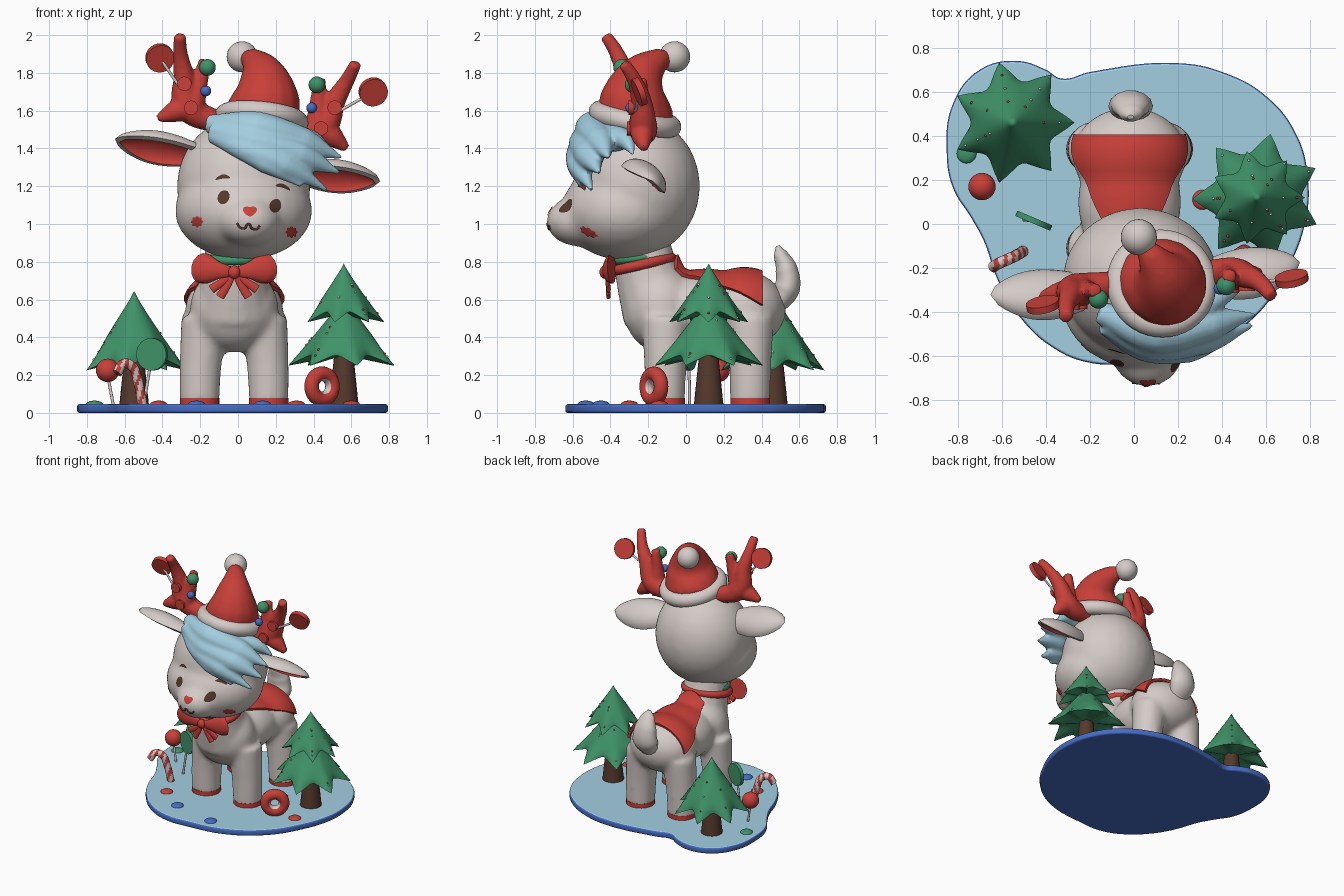
import bpy, bmesh, math, random
from math import sin, cos, pi, radians, sqrt
from mathutils import Vector, Matrix
from mathutils.bvhtree import BVHTree

if "Cube" in bpy.data.objects:
    bpy.data.objects.remove(bpy.data.objects["Cube"])
random.seed(4)

def material(name, *rgb):
    m = bpy.data.materials.new(name)
    m.use_nodes = True
    m.diffuse_color = (*rgb, 1)
    m.node_tree.nodes["Principled BSDF"].inputs["Base Color"].default_value = (*rgb, 1)
    return m

CREAM = material("warm cream", .66, .60, .57)
RED = material("holiday red", .58, .05, .04)
ICE = material("pale ice blue", .37, .62, .75)
GREEN = material("fir green", .05, .29, .14)
BROWN = material("bark brown", .09, .04, .025)
BLUE = material("royal blue", .06, .15, .55)
MID = -.02  # body centre line

def activate(o):
    bpy.ops.object.select_all(action='DESELECT')
    o.select_set(True)
    bpy.context.view_layer.objects.active = o

def finish(o, name, *mats, sharp=45):
    """Bake modifiers and transforms, name, colour and smooth the part."""
    activate(o)
    bpy.ops.object.convert(target='MESH')
    bpy.ops.object.transform_apply(location=True, rotation=True, scale=True)
    o.name = o.data.name = name
    o.data.materials.clear()
    for m in mats:
        o.data.materials.append(m)
    bpy.ops.object.shade_smooth_by_angle(angle=radians(sharp))
    return o

def ball(name, at, r, mat):
    bpy.ops.mesh.primitive_uv_sphere_add(segments=28, ring_count=16, location=at)
    o = bpy.context.object
    o.scale = r if isinstance(r, tuple) else (r, r, r)
    return finish(o, name, mat)

def disc(name, at, r, depth, mat, rot=(0, 0, 0), top=None):
    bpy.ops.mesh.primitive_cone_add(vertices=28, radius1=r, radius2=r if top is None else top,
                                    depth=depth, location=at, rotation=rot)
    return finish(bpy.context.object, name, mat)

def torus(name, at, major, minor, rot, *mats):
    bpy.ops.mesh.primitive_torus_add(major_radius=major, minor_radius=minor, major_segments=44,
                                     minor_segments=16, location=at, rotation=rot)
    return finish(bpy.context.object, name, *mats)

def curve(points, flat=False):
    c = bpy.data.curves.new("path", 'CURVE')
    c.dimensions = '2D' if flat else '3D'
    s = c.splines.new('BEZIER')
    s.bezier_points.add(len(points) - 1)
    s.resolution_u = 8
    for p, v in zip(s.bezier_points, points):
        p.co = (v[0], v[1], 0 if flat else v[2])
        p.radius = 1 if flat else v[3]
    for p in s.bezier_points:
        p.handle_left_type = p.handle_right_type = 'AUTO'
    o = bpy.data.objects.new("path", c)
    bpy.context.collection.objects.link(o)
    return o

def tube(name, points, mat, at=(0, 0, 0), scale=(1, 1, 1)):
    """Tapered tube through (x, y, z, radius) points."""
    o = curve(points)
    o.data.bevel_depth = 1
    o.data.bevel_resolution = 5
    o.data.use_fill_caps = True
    o.location, o.scale = at, scale
    return finish(o, name, mat)

def blend(name, parts, mat, voxel=.018, rounds=8):
    """Fuse overlapping parts into one soft skin."""
    activate(parts[0])
    for p in parts:
        p.select_set(True)
    bpy.ops.object.join()
    o = parts[0]
    m = o.modifiers.new("fuse", 'REMESH')
    m.mode, m.voxel_size = 'VOXEL', voxel
    m = o.modifiers.new("soften", 'SMOOTH')
    m.factor, m.iterations = .5, rounds
    return finish(o, name, mat)

def sheet(rows, ring=False):
    """Quad surface through rows of points."""
    bm = bmesh.new()
    vs = [[bm.verts.new(p) for p in row] for row in rows]
    for a, b in zip(vs, vs[1:]):
        n = len(a)
        for j in range(n if ring else n - 1):
            k = (j + 1) % n
            bm.faces.new((a[j], a[k], b[k], b[j]))
    bmesh.ops.remove_doubles(bm, verts=bm.verts, dist=1e-5)
    me = bpy.data.meshes.new("sheet")
    bm.to_mesh(me)
    o = bpy.data.objects.new("sheet", me)
    bpy.context.collection.objects.link(o)
    return o

def surface(o):
    return BVHTree.FromPolygons([v.co.copy() for v in o.data.vertices],
                                [tuple(p.vertices) for p in o.data.polygons])

# Ice base with a rounded blue rim
SHORE = [(-.85, .32), (-.82, .55), (-.7, .7), (-.53, .74), (-.4, .7), (-.33, .66), (-.2, .69), (.2, .73),
         (.4, .69), (.6, .58), (.74, .4), (.79, .2), (.78, .02), (.7, -.2), (.55, -.42), (.3, -.58),
         (0, -.63), (-.2, -.63), (-.37, -.56), (-.52, -.42), (-.62, -.25), (-.68, -.08), (-.74, .03), (-.82, .16)]
base = curve(SHORE, flat=True)
base.data.splines[0].use_cyclic_u = True
base.data.extrude, base.data.bevel_depth, base.data.bevel_resolution = .011, .012, 2
base.data.offset, base.data.fill_mode, base.location.z = -.012, 'BOTH', .023
finish(base, "ice_base", BLUE, ICE)
for f in base.data.polygons:
    f.material_index = int(f.normal.z > .9)
for i, (x, y, m) in enumerate([(-.42, -.3, RED), (-.22, -.45, BLUE), (.13, -.53, BLUE), (.31, .11, RED),
                               (-.76, .32, GREEN), (.6, -.14, RED)]):
    ball(f"gumdrop_{i}", (x, y, .045), (.045, .045, .02), m)

# Body, legs, hooves and tail
parts = [ball("chest", (MID, -.13, .55), (.235, .2, .23), CREAM), ball("rump", (MID, .31, .55), (.26, .22, .2), CREAM),
         ball("belly", (MID, .1, .55), (.235, .3, .19), CREAM),
         tube("neck", [(MID, -.13, .55, .22), (MID, -.2, .72, .175), (MID, -.24, .92, .15)], CREAM)]
for s in (1, -1):
    for y in (-.11, .34):
        parts.append(tube("leg", [(MID + s*.183, y, .05, .106), (MID + s*.178, y, .25, .112),
                                  (MID + s*.155, y, .5, .128)], CREAM))
        disc("hoof", (MID + s*.183, y, .062), .105, .036, RED)
body = blend("body", parts, CREAM)
tube("tail", [(0, -.05, 0, .05), (0, .015, .1, .07), (0, .012, .2, .06), (0, -.02, .28, .038), (0, -.035, .325, .01)],
     CREAM, at=(-.015, .52, .56), scale=(1.45, 1, 1))

# Cape draped over the back
skin, rows = surface(body), []
for i in range(13):
    t, row = i / 12, []
    for j in range(25):
        a = (j / 12 - 1) * (.45 + 1.05 * t)
        d = Vector((sin(a), 0, cos(a)))
        hit = skin.ray_cast(Vector((MID, -.06 + .46 * t, .55)) + d, -d)[0]
        row.append(hit + d * .005)
    rows.append(row)
cape = sheet(rows)
m = cape.modifiers.new("cloth", 'SOLIDIFY')
m.thickness, m.offset = .02, 1
finish(cape, "cape", RED)

# Collar and bow
torus("collar", (MID, -.235, .785), .163, .027, (.22, 0, 0), RED)
torus("green_collar", (MID, -.25, .82), .14, .024, (.1, 0, 0), GREEN)
BOW = (MID, -.42, .745)
for s in (1, -1):
    tube("bow_loop", [(0, 0, 0, .02), (s*.07, -.01, .008, .042), (s*.14, .03, .015, .075), (s*.165, .06, .02, .082)],
         RED, at=BOW, scale=(1, .45, 1))
    for dx, dz in ((.075, -.13), (.12, -.09)):
        tube("bow_ribbon", [(0, 0, 0, .014), (s*dx*.5, .01, dz*.55, .02), (s*dx, .02, dz, .024)],
             RED, at=BOW, scale=(1, .5, 1))
ball("bow_knot", (MID, -.43, .745), (.032, .028, .035), RED)

# Head
head = blend("head", [ball("skull", (.03, -.26, 1.2), (.355, .335, .37), CREAM),
                      ball("cheeks", (.03, -.33, 1.07), (.365, .33, .26), CREAM),
                      ball("muzzle", (.06, -.56, 1.015), (.17, .18, .135), CREAM)], CREAM, rounds=14)
face = surface(head)

def on_face(x, z, lift=.005):
    hit, n, _, _ = face.ray_cast(Vector((x, -2, z)), Vector((0, 1, 0)))
    return hit + n * lift

def patch(name, x, z, shape, mat):
    """Thin plate that follows the face; shape maps an angle to an offset."""
    rows = [[on_face(x + k * shape(a * pi / 16)[0], z + k * shape(a * pi / 16)[1]) for a in range(32)]
            for k in (1, .75, .5, .25, 0)]
    return finish(sheet(rows, ring=True), name, mat)

for x, z in ((-.075, 1.14), (.195, 1.095)):
    patch("eye", x, z, lambda a: (.031 * cos(a) + .005 * sin(a), .036 * sin(a)), BROWN)
for x, z, k in ((-.08, 1.25, .15), (.235, 1.2, -.3)):
    patch("brow", x, z, lambda a: (.038 * cos(a), .011 * sin(a) + k * .038 * cos(a) - .012 * cos(a) ** 2), BROWN)
for x, z in ((-.213, 1.013), (.28, .96)):
    patch("blush", x, z, lambda a: ((.029 + .004 * cos(8*a)) * cos(a), (.027 + .004 * cos(8*a)) * sin(a)), RED)
patch("nose", .063, 1.07, lambda a: (.036 * cos(a), .024 * sin(a) + .012 * abs(cos(a)) - .008), RED)
mouth = [(-.005, 1.005), (.01, .982), (.035, .978), (.055, 1.0), (.075, .976), (.1, .974), (.115, .992)]
tube("mouth", [(*on_face(x, z, .001), .006) for x, z in mouth], BROWN)

# Fringe swept to one side
fringe = [[(-.16, -.4, 1.53, .05), (.1, -.49, 1.5, .1), (.35, -.45, 1.43, .08), (.55, -.41, 1.35, .01)],
          [(-.14, -.45, 1.5, .05), (.08, -.53, 1.43, .09), (.33, -.51, 1.36, .08), (.54, -.46, 1.27, .01)],
          [(-.14, -.46, 1.47, .04), (.05, -.56, 1.39, .065), (.25, -.56, 1.31, .07), (.47, -.5, 1.18, .01)],
          [(-.12, -.47, 1.46, .04), (0, -.55, 1.4, .05), (.15, -.58, 1.32, .055), (.34, -.56, 1.2, .01)],
          [(.1, -.42, 1.51, .08), (.28, -.38, 1.46, .08), (.4, -.32, 1.44, .05), (.5, -.28, 1.37, .01)]]
blend("fringe", [tube("lock", p, ICE) for p in fringe], ICE, voxel=.011, rounds=6)

# Hat
blend("hat", [tube("cone", [(.125, -.27, 1.55, .21), (.145, -.27, 1.67, .185), (.135, -.24, 1.77, .135),
                            (.095, -.17, 1.85, .08), (.03, -.08, 1.89, .035)], RED)], RED)
torus("hat_brim", (.125, -.27, 1.555), .195, .055, (radians(-12), radians(6), 0), CREAM)
ball("hat_pompom", (.022, -.06, 1.885), .082, CREAM)

# Ears and antlers share the tilt of the head
TILT = Matrix.Translation((.03, -.26, 1.2)) @ Matrix.Rotation(radians(6), 4, 'Z') @ Matrix.Rotation(radians(9), 4, 'Y')
back, up, rows = Vector((0, .6, .8)), Vector((0, -.8, .6)), []
for i in range(17):
    t = i / 16
    w = (.085 + .05 * sin(pi * t)) * sqrt(1 - t ** 5)
    mid = Vector((.26 + .455 * t, -.01 + .02 * t, .125 + .015 * t)) - back * w * .25
    rows.append([mid + w * (.75 * cos(a) * back + sin(a) * up) for a in [-1.4 + j * .19 for j in range(17)]])
ears = sheet(rows)
ears.modifiers.new("pair", 'MIRROR')
m = ears.modifiers.new("thick", 'SOLIDIFY')
m.thickness, m.offset, m.material_offset = .03, -1, 1
ears.data.materials.append(CREAM)
ears.data.materials.append(RED)
ears.matrix_world = TILT
activate(ears)
bpy.ops.object.convert(target='MESH')
ears.name = "ears"
bpy.ops.object.shade_smooth_by_angle(angle=radians(45))

for s in (1, -1):
    def local(x, y, z):
        return TILT @ Vector((s * x, y, z))
    def prong(points):
        return tube("prong", [(*local(*p[:3]), p[3]) for p in points], RED)
    blend("antler", [prong([(.18, 0, .31, .06), (.36, -.01, .37, .078), (.41, -.03, .53, .055), (.45, -.07, .64, .04),
                            (.475, -.13, .735, .032)]),
                     prong([(.34, -.02, .36, .07), (.32, -.02, .5, .045), (.31, -.02, .63, .032)]),
                     prong([(.33, -.02, .38, .07), (.43, -.02, .33, .058), (.51, -.02, .28, .022)])],
          RED, voxel=.012, rounds=5)
    ball("green_bauble", local(.295, -.06, .59), .044, GREEN)
    ball("blue_bauble", local(.285, -.07, .465), .028, BLUE)
    for x, z in ((.405, .485), (.35, .365)):
        disc("antler_button", local(x, -.08, z), .038, .03, RED, rot=(pi / 2, 0, 0))
    pop = local(.575 + s * .022, -.06, .6)
    disc("antler_lollipop", pop, .076, .032, RED, rot=(pi / 2 + .35, 0, .2))
    tube("antler_lollipop_stick", [(*local(.42, -.06, .46), .008), (*pop, .008)], CREAM)

# Fir trees: cones with a drooping star-shaped hem
def tier(x, y, top, height, R, phase):
    n, rows = 56, []
    for k in range(13):
        t, row = k / 12, []
        for j in range(n):
            a = j * 2 * pi / n + phase
            notch = 1 - abs(((j / 8) % 1) * 2 - 1) ** 1.6
            r = R * t ** 1.05 * (1 - .33 * t ** 3 * notch)
            row.append((x + r * cos(a), y + r * sin(a), top - height * t ** .95 + .055 * t ** 5 * notch))
        rows.append(row)
    rows.append([(x, y, top - height * .85)] * n)
    finish(sheet(rows[::-1], ring=True), "fir_tier", GREEN, sharp=60)
    for i in range(16):
        a, t = random.randrange(7) * 2 * pi / 7 + phase, random.uniform(.3, .95)
        r = R * t ** 1.05
        ball("fir_bead", (x + r * cos(a), y + r * sin(a), top - height * t ** .95), .006, (RED, CREAM)[i % 2])

for x, y, tiers in ((.56, .12, ((.79, .31, .215, 0), (.62, .37, .295, .47))), (-.55, .46, ((.645, .42, .28, 0),))):
    disc("fir_trunk", (x, y, .18), .078, .27, BROWN, top=.05)
    for t in tiers:
        tier(x, y, *t)

# Sweets standing on the ice
tube("ball_lollipop_stick", [(-.66, .16, .04, .008), (-.69, .17, .2, .008)], CREAM)
ball("ball_lollipop", (-.69, .17, .225), .062, RED)
tube("green_lollipop_stick", [(-.5, .02, .04, .008), (-.46, .015, .28, .008)], CREAM)
disc("green_lollipop", (-.455, .015, .31), .086, .026, GREEN, rot=(pi / 2, 0, -.4))
cane = tube("candy_cane", [(-.505, -.125, .04, .026), (-.53, -.14, .17, .026), (-.56, -.155, .245, .026),
                           (-.605, -.175, .26, .026), (-.64, -.195, .21, .026)], RED)
cane.data.materials.append(CREAM)
for f in cane.data.polygons:
    f.material_index = int((f.center.z * .6 - f.center.x * 2.5) / .05) % 2
centre, axis = Vector((.445, -.17, .14)), Vector((sin(.6), -cos(.6), 0))
donut = torus("donut", centre, .067, .039, (pi / 2, 0, .6), RED, CREAM)
for f in donut.data.polygons:
    f.material_index = int((f.center - centre).cross(axis).length < .045)
